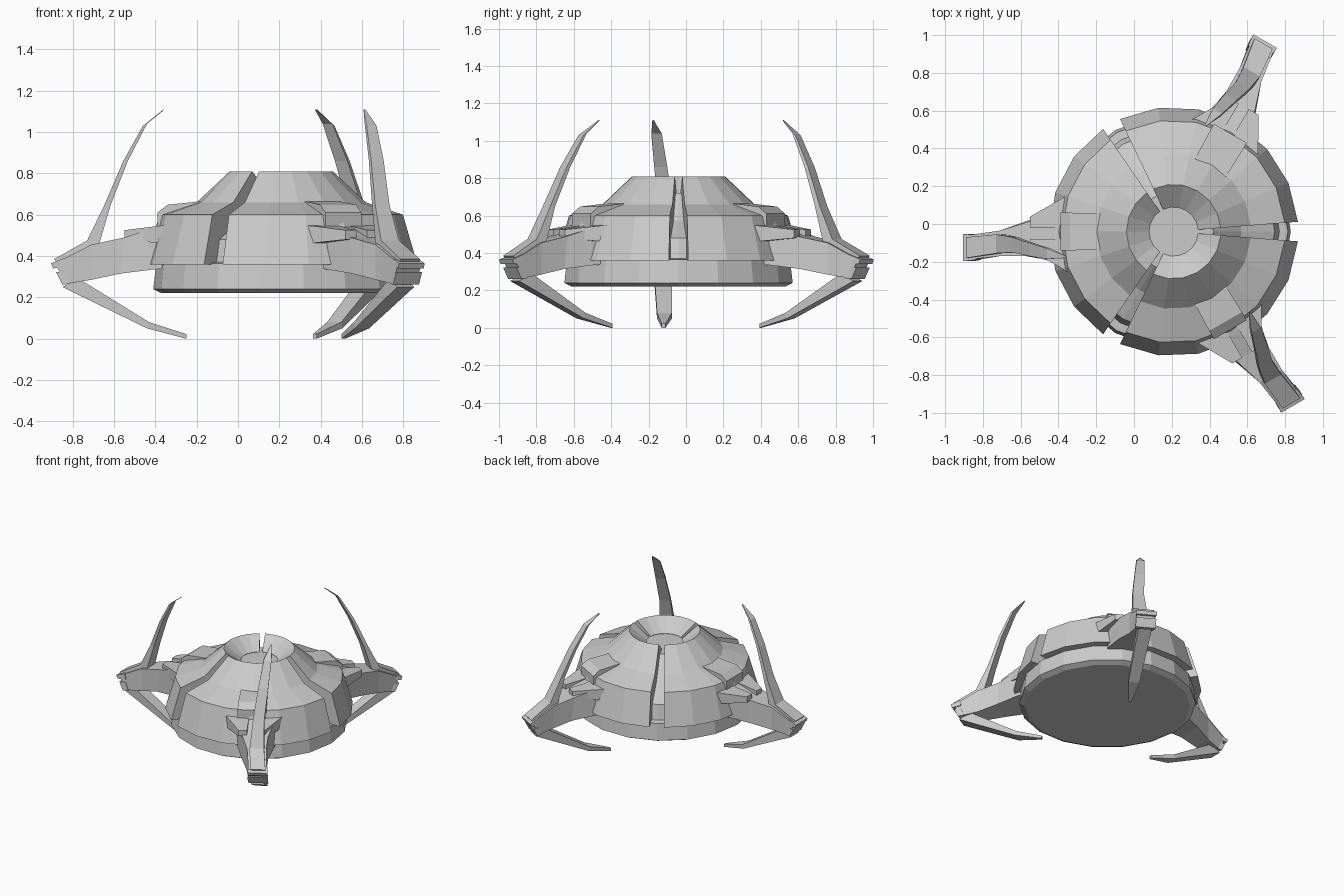
import bpy, bmesh, math
from mathutils import Matrix, Vector

if "Cube" in bpy.data.objects:
    bpy.data.objects.remove(bpy.data.objects["Cube"], do_unlink=True)

CENTRE = Vector((0.21, -0.04, 0))

hull = bpy.data.materials.new("hull_grey")
hull.use_nodes = True
hull.diffuse_color = (0.6, 0.6, 0.6, 1)
hull.node_tree.nodes["Principled BSDF"].inputs["Base Color"].default_value = (0.6, 0.6, 0.6, 1)


def finish(name, bm, turn=0):
    """Turn the part about the hub, move it to the hub and make the object."""
    bmesh.ops.remove_doubles(bm, verts=bm.verts, dist=1e-5)
    bmesh.ops.recalc_face_normals(bm, faces=bm.faces)
    bm.transform(Matrix.Translation(CENTRE) @ Matrix.Rotation(math.radians(turn), 4, 'Z'))
    me = bpy.data.meshes.new(name)
    bm.to_mesh(me)
    bm.free()
    me.materials.append(hull)
    ob = bpy.data.objects.new(name, me)
    bpy.context.collection.objects.link(ob)
    return ob


def skin(bm, rings, caps=True):
    """Join closed rings of points with quads."""
    loops = [[bm.verts.new(p) for p in r] for r in rings]
    n = len(loops[0])
    for a, b in zip(loops, loops[1:]):
        for i in range(n):
            j = (i + 1) % n
            bm.faces.new((a[i], a[j], b[j], b[i]))
    if caps:
        bm.faces.new(loops[0])
        bm.faces.new(loops[-1])


def beam(name, sections, turn):
    """Loft from (top u, top z, bottom u, bottom z, v low, v high); u runs outward."""
    bm = bmesh.new()
    skin(bm, [[(-tu, lo, tz), (-tu, hi, tz), (-bu, hi, bz), (-bu, lo, bz)]
              for tu, tz, bu, bz, lo, hi in sections])
    return finish(name, bm, turn)


# Core: base drum with the stepped floor seen in the slots
core_profile = [(0.58, 0.22), (0.62, 0.24), (0.605, 0.365), (0.56, 0.37), (0.535, 0.48),
                (0.36, 0.57), (0.21, 0.72), (0.13, 0.72)]
bm = bmesh.new()
skin(bm, [[(r * math.cos(math.tau * i / 18), r * math.sin(math.tau * i / 18), z)
           for i in range(18)] for r, z in core_profile])
finish("core_drum", bm)

# Three armour shells, six facets each, with a wedge slot between neighbours
shell_profile = [(0.66, 0.36), (0.59, 0.60), (0.41, 0.66), (0.25, 0.81), (0.13, 0.722),
                 (0.13, 0.69), (0.20, 0.69), (0.34, 0.56), (0.51, 0.47), (0.54, 0.36)]
for k in range(3):
    bm = bmesh.new()
    rings = []
    for s in range(7):
        a = math.radians(124.5 + 111 * s / 6)
        rings.append([(r * math.cos(a), r * math.sin(a), z) for r, z in shell_profile])
    skin(bm, rings)
    finish(f"armour_shell_{k + 1}", bm, 120 * k)

# Three arms, each with hood, collar fins, tip lips and two claws
arm = [(0.54, 0.56, 0.54, 0.34, -0.17, 0.11),
       (0.64, 0.53, 0.62, 0.335, -0.16, 0.10),
       (0.76, 0.49, 0.78, 0.315, -0.13, 0.055),
       (0.92, 0.455, 0.92, 0.285, -0.13, 0.005),
       (1.095, 0.365, 1.045, 0.265, -0.15, -0.02)]
upper_claw = [(1.10, 0.385, 1.08, 0.36, -0.14, -0.03),
              (0.94, 0.475, 0.89, 0.43, -0.115, -0.015),
              (0.855, 0.65, 0.825, 0.65, -0.11, -0.03),
              (0.765, 0.86, 0.743, 0.86, -0.13, -0.06),
              (0.67, 1.03, 0.65, 1.04, -0.145, -0.09),
              (0.57, 1.11, 0.57, 1.105, -0.14, -0.13)]
lower_claw = [(0.98, 0.29, 1.06, 0.25, -0.13, -0.035),
              (0.64, 0.08, 0.65, 0.05, -0.115, -0.035),
              (0.46, 0.022, 0.46, 0.0, -0.09, -0.07)]
hood = [(0.39, 0.665, 0.39, 0.60, -0.095, 0.095),
        (0.55, 0.648, 0.55, 0.53, -0.10, 0.10),
        (0.60, 0.61, 0.60, 0.53, -0.10, 0.10)]
fin = [(0.55, 0.55, 0.55, 0.46, 0.02, 0.20),
       (0.60, 0.545, 0.60, 0.463, 0.02, 0.17),
       (0.76, 0.525, 0.76, 0.48, 0.02, 0.08)]
upper_lip = [(1.05, 0.39, 1.04, 0.348, -0.15, -0.02),
             (1.115, 0.365, 1.105, 0.34, -0.157, -0.013)]
lower_lip = [(1.04, 0.322, 1.02, 0.265, -0.15, -0.02),
             (1.09, 0.322, 1.06, 0.262, -0.157, -0.013)]

for k in range(3):
    t = 120 * k
    beam(f"arm_{k + 1}", arm, t)
    beam(f"upper_claw_{k + 1}", upper_claw, t)
    beam(f"lower_claw_{k + 1}", lower_claw, t)
    beam(f"hood_{k + 1}", hood, t)
    beam(f"upper_tip_lip_{k + 1}", upper_lip, t)
    beam(f"lower_tip_lip_{k + 1}", lower_lip, t)
    beam(f"collar_fin_a_{k + 1}", fin, t)
    beam(f"collar_fin_b_{k + 1}",
         [(a, b, c, d, -hi - 0.02, -lo - 0.02) for a, b, c, d, lo, hi in fin], t)
